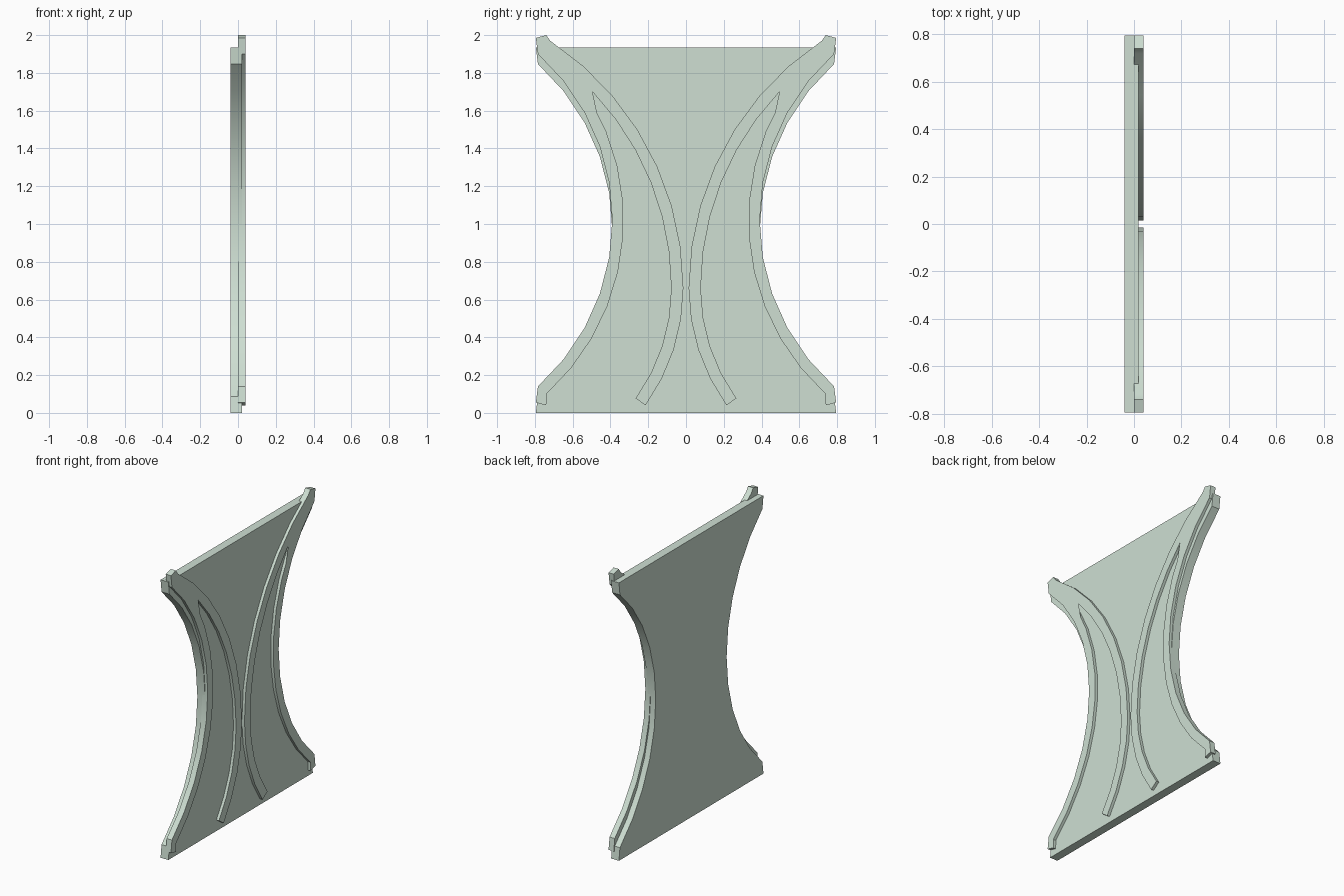
import bpy, bmesh
from math import sin, cos, asin

if "Cube" in bpy.data.objects:
    bpy.data.objects.remove(bpy.data.objects["Cube"])

mat = bpy.data.materials.new("pale_green")
mat.diffuse_color = (0.62, 0.74, 0.65, 1)
mat.use_nodes = True
mat.node_tree.nodes["Principled BSDF"].inputs["Base Color"].default_value = mat.diffuse_color


def arc(cy, cz, r, z0, z1, n):
    """Points (y, z) on the inner-facing side of a circle, from height z0 to z1."""
    a0, a1 = asin((z0 - cz) / r), asin((z1 - cz) / r)
    angles = [a0 + (a1 - a0) * i / n for i in range(n + 1)]
    return [(cy - r * cos(a), cz + r * sin(a)) for a in angles]


def plate(name, outline, x0, x1):
    """Extrude a y-z outline from x0 to x1."""
    bm = bmesh.new()
    face = bm.faces.new([bm.verts.new((x0, y, z)) for y, z in outline])
    res = bmesh.ops.extrude_face_region(bm, geom=[face])
    verts = [v for v in res["geom"] if isinstance(v, bmesh.types.BMVert)]
    bmesh.ops.translate(bm, verts=verts, vec=(x1 - x0, 0, 0))
    bmesh.ops.recalc_face_normals(bm, faces=bm.faces)
    bmesh.ops.triangulate(bm, faces=[f for f in bm.faces if len(f.verts) > 4])
    me = bpy.data.meshes.new(name)
    bm.to_mesh(me)
    bm.free()
    me.materials.append(mat)
    ob = bpy.data.objects.new(name, me)
    bpy.context.collection.objects.link(ob)
    bpy.ops.object.select_all(action='DESELECT')
    bpy.context.view_layer.objects.active = ob
    ob.select_set(True)
    bpy.ops.object.shade_smooth_by_angle()
    return ob


# Waisted side panel
PZ = 0.967
side = [(0.795, 0)] + arc(1.57, PZ, 1.18, PZ - 0.88, PZ + 0.88, 10) + [(0.795, 1.935)]
plate("side_panel", side + [(-y, z) for y, z in reversed(side)], -0.04, 0.02)

# Forked trim: edge strip joined at the top to a curved inner strip
TZ = 1.02
outline = [(0.74, 0.04), (0.795, 0.055)]
outline += arc(1.57, TZ, 1.18, TZ - 0.88, TZ + 0.88, 10)
outline += [(0.795, 1.985), (0.74, 2.0)]
outline += arc(1.584, 0.66, 1.57, 1.97, 0.66, 7)            # inner strip, centre side
outline += arc(1.074, 0.66, 1.06, 0.66, 0.04, 4)[1:]
outline += arc(1.074, 0.66, 0.996, 0.077, 0.66, 4)          # inner strip, outer side
outline += arc(1.584, 0.66, 1.506, 0.66, 1.83, 7)[1:]
outline += arc(1.57, TZ, 1.24, 1.815, 0.10, 10)             # edge strip, inner side
trim = plate("forked_trim", outline, 0.0, 0.04)
mirror = trim.modifiers.new("mirror", 'MIRROR')
mirror.use_axis = (False, True, False)
mirror.use_mirror_merge = False
